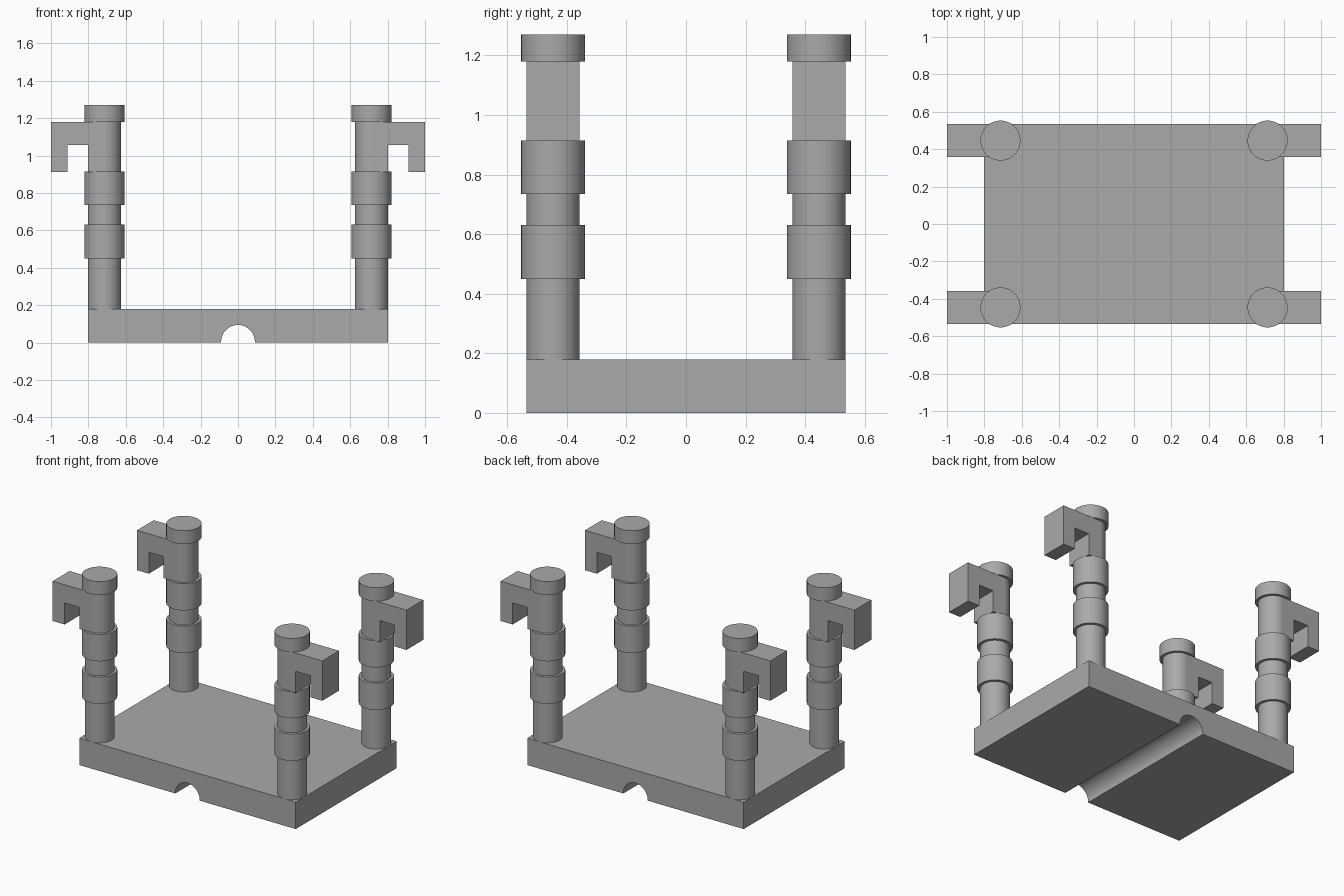
import bpy, bmesh, math

if "Cube" in bpy.data.objects:
    bpy.data.objects.remove(bpy.data.objects["Cube"])

grey = bpy.data.materials.new("plain_grey")
grey.diffuse_color = (0.4, 0.4, 0.4, 1)
grey.use_nodes = True
grey.node_tree.nodes["Principled BSDF"].inputs["Base Color"].default_value = grey.diffuse_color

PX, PY = 0.714, 0.446   # post centre
R_POST, R_RING = 0.089, 0.107


def finish(bm, name):
    bmesh.ops.recalc_face_normals(bm, faces=bm.faces)
    mesh = bpy.data.meshes.new(name)
    bm.to_mesh(mesh)
    bm.free()
    mesh.materials.append(grey)
    ob = bpy.data.objects.new(name, mesh)
    bpy.context.collection.objects.link(ob)
    bpy.ops.object.select_all(action='DESELECT')
    ob.select_set(True)
    bpy.context.view_layer.objects.active = ob
    bpy.ops.object.shade_smooth_by_angle(angle=math.radians(30))
    return ob


def extrude_profile(name, points, y0, y1):
    """Extrude an x-z outline along y."""
    bm = bmesh.new()
    face = bm.faces.new([bm.verts.new((x, y0, z)) for x, z in points])
    new = bmesh.ops.extrude_face_region(bm, geom=[face])["geom"]
    verts = [g for g in new if isinstance(g, bmesh.types.BMVert)]
    bmesh.ops.translate(bm, verts=verts, vec=(0, y1 - y0, 0))
    return finish(bm, name)


def turned_post(name, cx, cy, steps, segments=64):
    """Lathe a stepped (radius, z) outline around a vertical axis."""
    bm = bmesh.new()
    rings = []
    for r, z in steps:
        rings.append([bm.verts.new((cx + r * math.cos(2 * math.pi * i / segments),
                                    cy + r * math.sin(2 * math.pi * i / segments), z))
                      for i in range(segments)])
    for a, b in zip(rings, rings[1:]):
        for i in range(segments):
            j = (i + 1) % segments
            bm.faces.new((a[i], a[j], b[j], b[i]))
    bm.faces.new(rings[0])
    bm.faces.new(rings[-1])
    return finish(bm, name)


# Base slab with a half-round groove running front to back underneath
groove = [(0.09 * math.cos(math.pi * i / 32), 0.004 + 0.09 * math.sin(math.pi * i / 32))
          for i in range(33)]
outline = ([(0.803, 0), (0.09, 0)] + groove +
           [(-0.09, 0), (-0.803, 0), (-0.803, 0.18), (0.803, 0.18)])
extrude_profile("base_slab", outline, -0.535, 0.535)

# Post outline: shaft with two collars and a cap
post = [(R_POST, 0.17)]
for z0, z1 in ((0.45, 0.63), (0.735, 0.915)):
    post += [(R_POST, z0), (R_RING, z0), (R_RING, z1), (R_POST, z1)]
post += [(R_POST, 1.18), (R_RING, 1.18), (R_RING, 1.27)]

# Hook outline: inner leg merged into the post, arm and drooping tip
hook = [(PX, 0.913), (0.803, 0.913), (0.803, 1.057), (0.912, 1.057),
        (0.912, 0.913), (1.0, 0.913), (1.0, 1.18), (PX, 1.18)]

for sx, side in ((-1, "left"), (1, "right")):
    for sy, end in ((-1, "front"), (1, "back")):
        turned_post(f"{end}_{side}_post", sx * PX, sy * PY, post)
        extrude_profile(f"{end}_{side}_hook", [(sx * x, z) for x, z in hook],
                        sy * PY - R_POST, sy * PY + R_POST)
